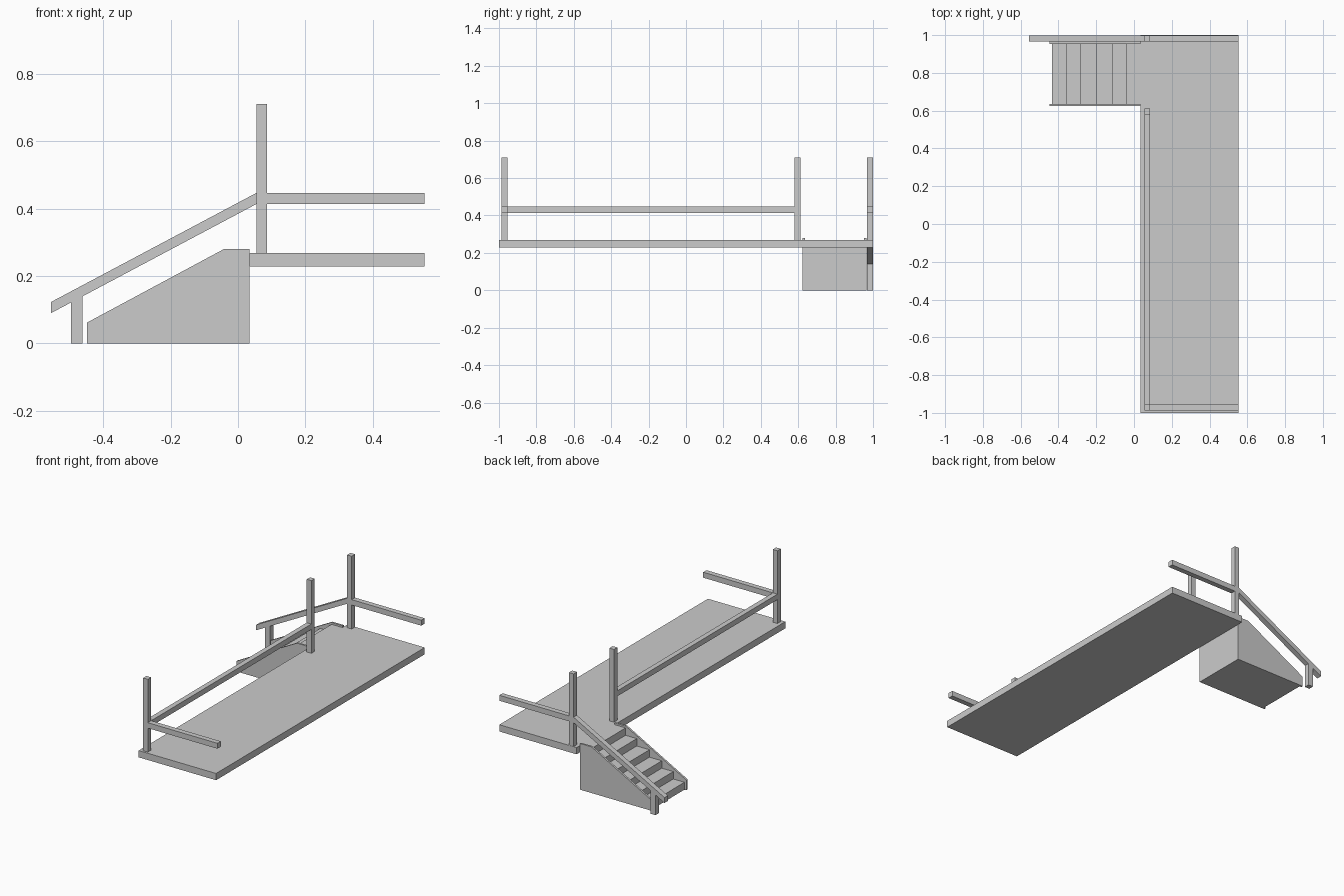
import bpy, bmesh

if "Cube" in bpy.data.objects:
    bpy.data.objects.remove(bpy.data.objects["Cube"])


def prism(name, profile, y0, y1):
    """Extrude an x-z outline from y0 to y1."""
    bm = bmesh.new()
    face = bm.faces.new([bm.verts.new((x, y0, z)) for x, z in profile])
    ext = bmesh.ops.extrude_face_region(bm, geom=[face])
    verts = [v for v in ext["geom"] if isinstance(v, bmesh.types.BMVert)]
    bmesh.ops.translate(bm, verts=verts, vec=(0, y1 - y0, 0))
    bmesh.ops.recalc_face_normals(bm, faces=bm.faces)
    mesh = bpy.data.meshes.new(name)
    bm.to_mesh(mesh)
    bm.free()
    obj = bpy.data.objects.new(name, mesh)
    bpy.context.collection.objects.link(obj)
    return obj


def box(name, x0, x1, y0, y1, z0, z1):
    return prism(name, [(x0, z0), (x1, z0), (x1, z1), (x0, z1)], y0, y1)


T = 0.03                       # timber thickness
PX0, PX1 = 0.055, 0.086        # post line
DX0, DX1 = 0.034, 0.553        # deck edges
RZ0, RZ1 = 0.414, 0.447        # rail heights

# Deck
box("deck", DX0, DX1, -1, 1, 0.228, 0.269)

# Posts
for name, y in (("front", -0.987), ("middle", 0.58), ("back", 0.967)):
    box(name + "_post", PX0, PX1, y, y + T + 0.002, 0.269, 0.71)

# Level rails
box("side_rail", PX0, PX1, -0.955, 0.58, RZ0, RZ1)
for name, y in (("front", -0.987), ("back", 0.967)):
    box(name + "_rail", PX1, DX1, y, y + T + 0.002, RZ0, RZ1)

# Sloping handrail and its lower post
prism("stair_handrail", [(-0.555, 0.09), (PX0, RZ0), (PX0, RZ1), (-0.555, 0.123)], 0.967, 0.999)
prism("lower_post", [(-0.495, 0), (-0.462, 0), (-0.462, 0.141), (-0.495, 0.123)], 0.967, 0.999)

# Stair side panels
panel = [(-0.448, 0), (DX0, 0), (DX0, 0.28), (-0.042, 0.28), (-0.448, 0.062)]
for name, y in (("front", 0.624), ("back", 0.953)):
    prism(name + "_stringer", panel, y, y + 0.012)

# Solid flight of six steps
outline = [(DX0, 0), (-0.435, 0)]
edges = [-0.435, -0.36, -0.283, -0.2, -0.115, -0.04]
rise = 0.269 / len(edges)
for i, x in enumerate(edges):
    nxt = edges[i + 1] if i + 1 < len(edges) else DX0
    outline += [(x, rise * (i + 1)), (nxt, rise * (i + 1))]
prism("steps", outline, 0.636, 0.953)
